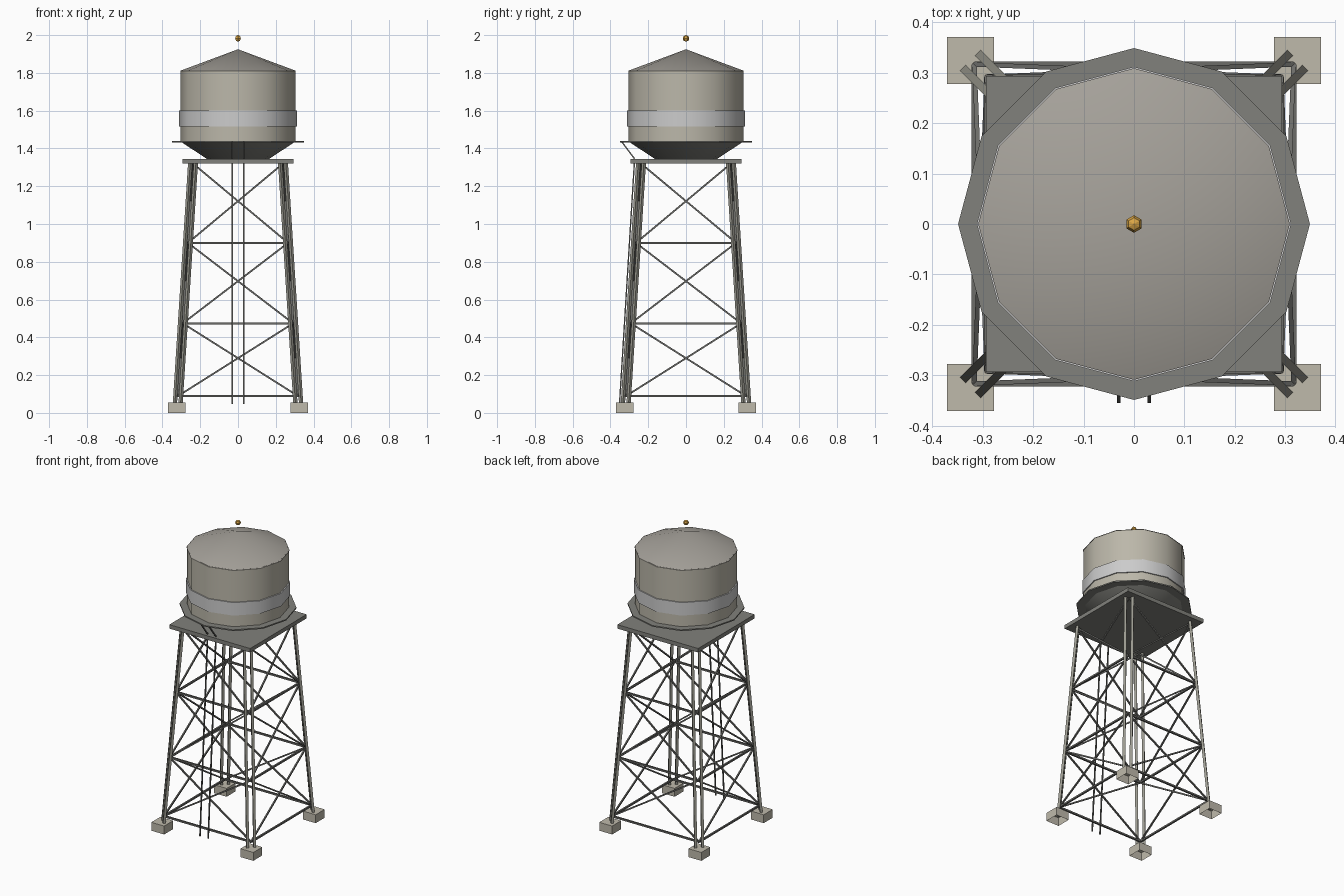
import bpy, bmesh, math
from mathutils import Vector

if "Cube" in bpy.data.objects:
    bpy.data.objects.remove(bpy.data.objects["Cube"])


def material(name, rgb):
    m = bpy.data.materials.new(name)
    m.diffuse_color = (*rgb, 1)
    m.use_nodes = True
    m.node_tree.nodes["Principled BSDF"].inputs["Base Color"].default_value = m.diffuse_color
    return m


BEIGE = material("tank_paint", (0.50, 0.475, 0.40))
CONCRETE = material("concrete", (0.52, 0.49, 0.41))
ROOF = material("roof_metal", (0.38, 0.36, 0.325))
STEEL = material("leg_steel", (0.33, 0.325, 0.28))
DARK = material("dark_steel", (0.15, 0.15, 0.14))
DECK = material("deck_steel", (0.22, 0.22, 0.20))
BAND = material("band_paint", (0.58, 0.58, 0.58))
LAMP = material("lamp_orange", (0.70, 0.38, 0.06))


def finish(name, bm, mat, smooth=False):
    bmesh.ops.recalc_face_normals(bm, faces=bm.faces)
    me = bpy.data.meshes.new(name)
    bm.to_mesh(me)
    bm.free()
    ob = bpy.data.objects.new(name, me)
    bpy.context.collection.objects.link(ob)
    me.materials.append(mat)
    if smooth:
        bpy.ops.object.select_all(action='DESELECT')
        ob.select_set(True)
        bpy.context.view_layer.objects.active = ob
        bpy.ops.object.shade_smooth_by_angle(angle=math.radians(35))
    return ob


def box(bm, centre, size):
    verts = bmesh.ops.create_cube(bm, size=1)["verts"]
    for v in verts:
        v.co = Vector(c + p * s for c, p, s in zip(centre, v.co, size))
    return verts


def bar(bm, a, b, t):
    """Square bar of thickness t between two points."""
    a, b = Vector(a), Vector(b)
    d = b - a
    q = d.to_track_quat('Z', 'Y')
    for v in bmesh.ops.create_cube(bm, size=1)["verts"]:
        v.co = (a + b) / 2 + q @ Vector((v.co.x * t, v.co.y * t, v.co.z * d.length))


def lathe(name, profile, mat, closed=False, smooth=True, n=12):
    """Revolve (radius, z) points; a zero radius becomes a single tip."""
    bm = bmesh.new()
    rings = []
    for r, z in profile:
        if r == 0:
            rings.append([bm.verts.new((0, 0, z))] * n)
        else:
            rings.append([bm.verts.new((r * math.cos(math.tau * i / n),
                                        r * math.sin(math.tau * i / n), z)) for i in range(n)])
    pairs = list(zip(rings, rings[1:])) + ([(rings[-1], rings[0])] if closed else [])
    for lo, hi in pairs:
        for i in range(n):
            j = (i + 1) % n
            bm.faces.new(dict.fromkeys((lo[i], lo[j], hi[j], hi[i])))
    return finish(name, bm, mat, smooth)


def leg(z):
    """Distance of the leaning leg centre from each axis at height z."""
    return 0.319 - 0.081 * (z - 0.05) / 1.275


CORNERS = [(1, 1), (-1, 1), (-1, -1), (1, -1)]

# Footings, open underneath
bm = bmesh.new()
for sx, sy in CORNERS:
    box(bm, (sx * 0.324, sy * 0.324, 0.0275), (0.093, 0.093, 0.055))
under = [f for f in bm.faces if f.calc_center_median().z < 0.001]
bmesh.ops.delete(bm, geom=under, context='FACES')
finish("footings", bm, CONCRETE)

# Legs, each a pair of parallel bars
bm = bmesh.new()
for sx, sy in CORNERS:
    for o in (-0.015, 0.015):
        ends = [(sx * (leg(z) + o), sy * (leg(z) - o), z) for z in (0.045, 1.325)]
        bar(bm, *ends, 0.016)
finish("legs", bm, STEEL)

# Horizontal struts and cross braces on all four sides
levels = [0.09, 0.474, 0.90, 1.32]
struts, braces = bmesh.new(), bmesh.new()
for (ax, ay), (bx, by) in zip(CORNERS, CORNERS[1:] + CORNERS[:1]):
    for z0, z1 in zip(levels, levels[1:]):
        p, q = leg(z0), leg(z1)
        bar(struts, (ax * p, ay * p, z0), (bx * p, by * p, z0), 0.011)
        bar(braces, (ax * p, ay * p, z0), (bx * q, by * q, z1), 0.009)
        bar(braces, (bx * p, by * p, z0), (ax * q, ay * q, z1), 0.009)
finish("horizontal_struts", struts, DARK)
finish("cross_braces", braces, DARK)

# Square platform under the tank
bm = bmesh.new()
box(bm, (0, 0, 1.332), (0.587, 0.587, 0.026))
finish("platform", bm, DECK)

# Tank, band, walkway ring and roof
lathe("tank_bottom", [(0, 1.335), (0.15, 1.335), (0.305, 1.437)], DECK)
lathe("tank_wall", [(0.305, 1.435), (0.305, 1.812)], BEIGE)
lathe("tank_band", [(0.304, 1.515), (0.312, 1.515), (0.312, 1.60), (0.304, 1.60)], BAND, closed=True)
lathe("walkway", [(0.29, 1.431), (0.349, 1.431), (0.349, 1.439), (0.29, 1.439)], DECK,
      closed=True, smooth=False)
lathe("roof", [(0, 1.81), (0.309, 1.81), (0, 1.925)], ROOF)

# Ladder rails: up beside the legs, then out to the walkway
bm = bmesh.new()
for x in (-0.03, 0.03):
    bar(bm, (x, -0.352, 0.048), (x, -0.272, 1.345), 0.007)
    bar(bm, (x, -0.272, 1.345), (x, -0.34, 1.435), 0.007)
finish("ladder_rails", bm, DARK)

# Beacon above the roof
bm = bmesh.new()
bmesh.ops.create_uvsphere(bm, u_segments=6, v_segments=4, radius=0.0175)
bmesh.ops.translate(bm, verts=bm.verts, vec=(0, 0, 1.9825))
finish("beacon", bm, LAMP)
